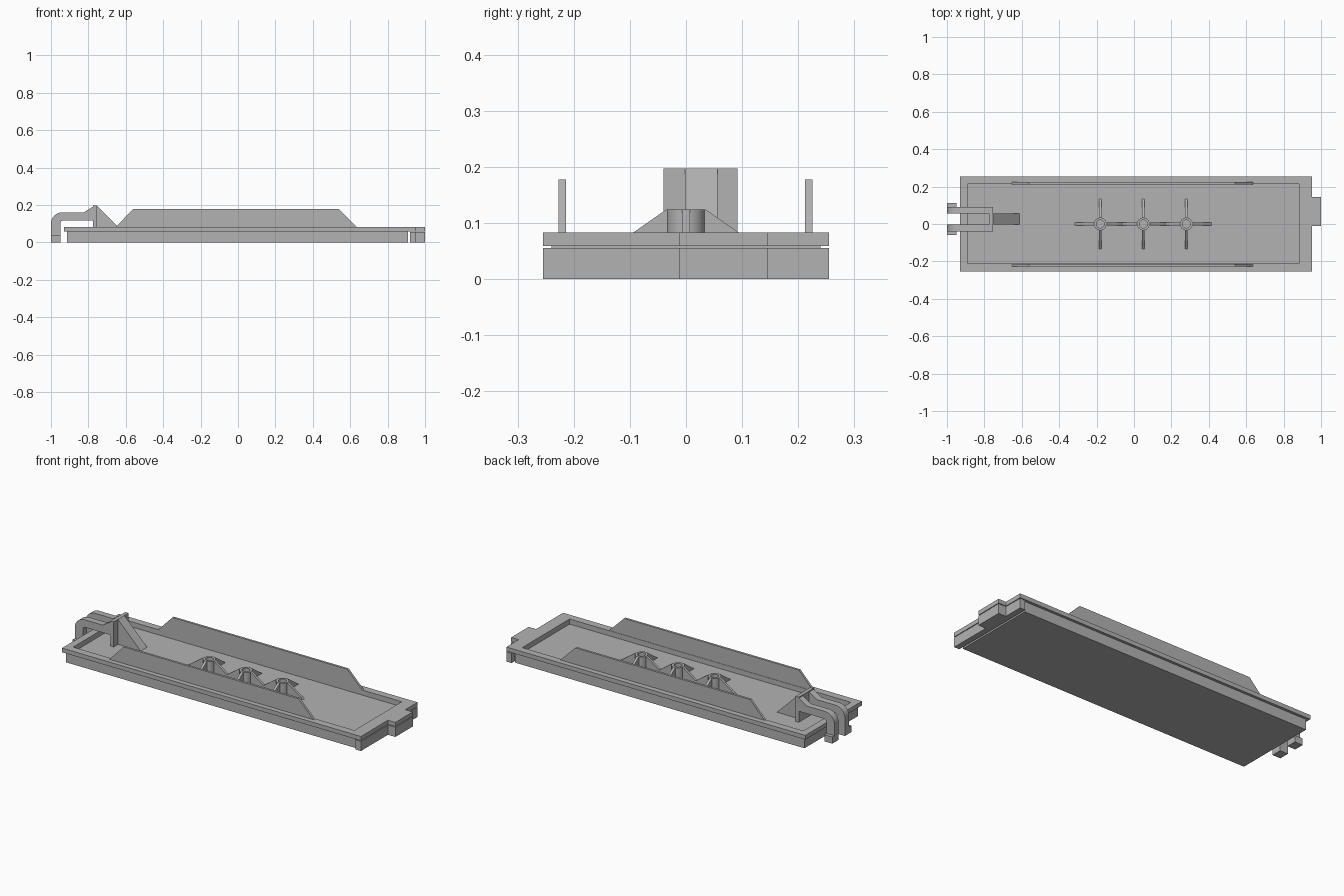
import bpy, bmesh, math
from mathutils import Matrix

cube = bpy.data.objects.get("Cube")
if cube:
    bpy.data.objects.remove(cube, do_unlink=True)

GREY = (0.45, 0.45, 0.45, 1)
metal = bpy.data.materials.new("plain grey")
metal.use_nodes = True
metal.diffuse_color = GREY
metal.node_tree.nodes["Principled BSDF"].inputs["Base Color"].default_value = GREY


def extrude(name, loops, lo, hi, plane="xy", matrix=None, smooth=False):
    """Extrude flat outlines (inner loops become holes) from lo to hi."""
    curve = bpy.data.curves.new(name, "CURVE")
    curve.dimensions = "2D"
    curve.fill_mode = "BOTH"
    curve.extrude = (hi - lo) / 2
    for loop in loops:
        spline = curve.splines.new("POLY")
        spline.points.add(len(loop) - 1)
        spline.use_cyclic_u = True
        for point, (u, v) in zip(spline.points, loop):
            point.co = (u, v, 0, 1)
    temp = bpy.data.objects.new(name, curve)
    bpy.context.collection.objects.link(temp)
    bpy.context.view_layer.update()
    graph = bpy.context.evaluated_depsgraph_get()
    mesh = bpy.data.meshes.new_from_object(temp.evaluated_get(graph))
    bpy.data.objects.remove(temp, do_unlink=True)
    bm = bmesh.new()
    bm.from_mesh(mesh)
    bmesh.ops.remove_doubles(bm, verts=bm.verts, dist=1e-5)
    for vert in bm.verts:
        u, v, w = vert.co
        w += (lo + hi) / 2
        vert.co = (u, v, w) if plane == "xy" else (u, w, v)
    if matrix:
        bm.transform(matrix)
    bmesh.ops.recalc_face_normals(bm, faces=bm.faces)
    bm.to_mesh(mesh)
    bm.free()
    mesh.materials.clear()
    mesh.materials.append(metal)
    obj = bpy.data.objects.new(name, mesh)
    bpy.context.collection.objects.link(obj)
    bpy.ops.object.select_all(action="DESELECT")
    obj.select_set(True)
    bpy.context.view_layer.objects.active = obj
    if smooth:
        bpy.ops.object.shade_smooth_by_angle(angle=math.radians(35))
    else:
        bpy.ops.object.shade_flat()
    return obj


def rect(x0, x1, y0, y1):
    return [(x0, y0), (x1, y0), (x1, y1), (x0, y1)]


def arc(cx, cy, r, start, end, steps):
    angles = [math.radians(start + (end - start) * i / steps) for i in range(steps + 1)]
    return [(cx + r * math.cos(a), cy + r * math.sin(a)) for a in angles]


def tabbed(x0):
    """Rectangle with the offset tab on its right end."""
    return [(x0, -0.255), (0.953, -0.255), (0.953, -0.012), (1, -0.012),
            (1, 0.145), (0.953, 0.145), (0.953, 0.255), (x0, 0.255)]


FLOOR, RIM = 0.054, 0.083

# Base: lower body, sunken floor, raised rim and separate end cap
extrude("lower_body", [rect(-0.915, 0.91, -0.24, 0.24)], 0, FLOOR)
extrude("rim_spacer", [rect(-0.915, 0.91, -0.24, 0.24),
                       rect(-0.89, 0.882, -0.212, 0.214)], FLOOR, 0.059)
extrude("rim", [tabbed(-0.93), rect(-0.89, 0.882, -0.212, 0.214)], 0.059, RIM)
extrude("end_cap", [tabbed(0.92)], 0, 0.055)

# Side rails with sloping ends
rail = [(-0.652, RIM), (0.635, RIM), (0.54, 0.177), (-0.562, 0.177)]
for side, lo in (("front", -0.227), ("back", 0.212)):
    extrude(side + "_rail", [rail], lo, lo + 0.013, "xz")

# Three hollow posts, each braced by four tapered fins
fin = [(0.026, FLOOR), (0.135, FLOOR), (0.035, 0.124), (0.026, 0.124)]
for i in range(3):
    x = -0.18 + 0.23 * i
    extrude(f"post_{i + 1}", [arc(x, 0, 0.034, 0, 345, 23), arc(x, 0, 0.021, 0, 345, 23)],
            FLOOR, 0.124, smooth=True)
    for k in range(4):
        turn = Matrix.Translation((x, 0, 0)) @ Matrix.Rotation(k * math.pi / 2, 4, "Z")
        extrude(f"post_{i + 1}_fin_{k + 1}", [fin], -0.007, 0.007, "xz", turn)

# Pair of curved hooks with widened feet
hook = ([(-1, 0)] + arc(-0.94, 0.1, 0.06, 180, 90, 8)
        + [(-0.825, 0.16), (-0.765, 0.197), (-0.765, 0.117)]
        + arc(-0.935, 0.102, 0.015, 90, 180, 4) + [(-0.95, 0)])
for name, y0, y1, f0, f1 in (("front", -0.04, -0.002, -0.06, -0.002),
                             ("back", 0.055, 0.092, 0.055, 0.112)):
    extrude(name + "_hook", [hook], y0, y1, "xz", smooth=True)
    extrude(name + "_hook_foot", [rect(-1, -0.95, f0, f1)], 0, 0.038)

# Upright plate holding the hooks, and its sloping brace
extrude("hook_plate", [rect(-0.775, -0.755, -0.04, 0.092)], FLOOR, 0.197)
brace = [(-0.757, FLOOR), (-0.612, FLOOR), (-0.755, 0.197), (-0.757, 0.197)]
extrude("hook_brace", [brace], -0.002, 0.056, "xz")
